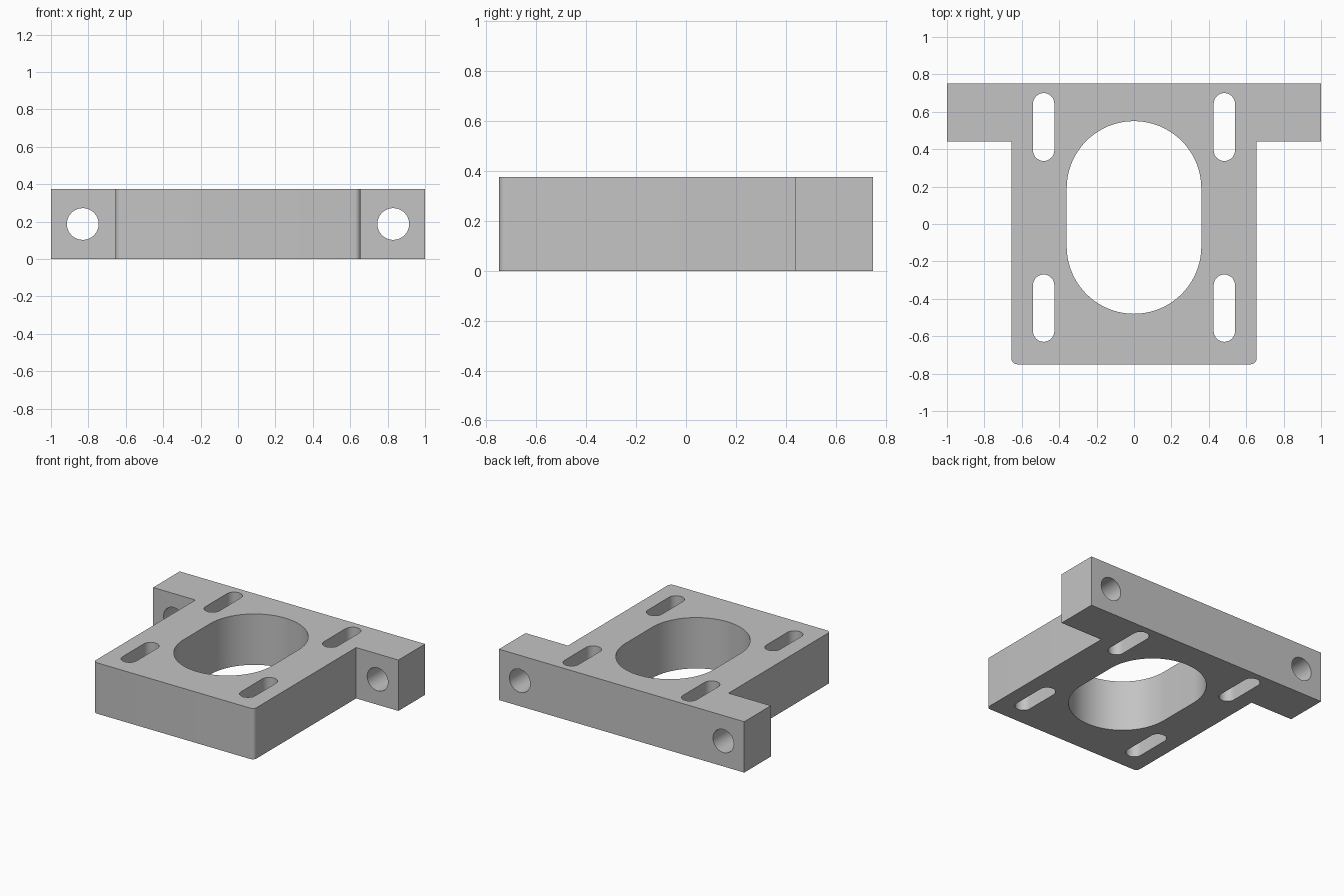
import bpy, bmesh, math
from mathutils import Matrix, Vector

cube = bpy.data.objects.get("Cube")
if cube:
    bpy.data.objects.remove(cube, do_unlink=True)

HEIGHT = 0.375
DEPTH = 0.75       # half depth of the whole bracket
BODY = 0.655       # half width of the plate
EAR_FRONT = 0.44   # front face of the ears

grey = bpy.data.materials.new("light_grey")
grey.use_nodes = True
colour = (0.55, 0.55, 0.55, 1)
grey.diffuse_color = colour
grey.node_tree.nodes["Principled BSDF"].inputs["Base Color"].default_value = colour


def arc(cx, cy, r, start, end, steps):
    """Points along an arc, angles in degrees."""
    angles = [math.radians(start + (end - start) * i / steps) for i in range(steps + 1)]
    return [(cx + r * math.cos(a), cy + r * math.sin(a)) for a in angles]


def prism(name, outline, z0, z1):
    """Extrude a flat outline from z0 to z1."""
    bm = bmesh.new()
    face = bm.faces.new([bm.verts.new((x, y, z0)) for x, y in outline])
    top = bmesh.ops.extrude_face_region(bm, geom=[face])["geom"]
    verts = [v for v in top if isinstance(v, bmesh.types.BMVert)]
    bmesh.ops.translate(bm, verts=verts, vec=Vector((0, 0, z1 - z0)))
    bmesh.ops.recalc_face_normals(bm, faces=bm.faces)
    mesh = bpy.data.meshes.new(name)
    bm.to_mesh(mesh)
    bm.free()
    mesh.materials.append(grey)
    obj = bpy.data.objects.new(name, mesh)
    bpy.context.collection.objects.link(obj)
    return obj


def slot(name, x, y0, y1, r, steps):
    """Cutter for a round-ended slot running along y."""
    outline = arc(x, y1 - r, r, 0, 180, steps) + arc(x, y0 + r, r, 180, 360, steps)
    return prism(name, outline, -0.1, HEIGHT + 0.1)


# T-shaped plate with rounded front corners and an ear on each side
half = arc(BODY - 0.03, -DEPTH + 0.03, 0.03, -90, 0, 8)
half += [(BODY, EAR_FRONT), (1, EAR_FRONT), (1, DEPTH)]
bracket = prism("mounting_bracket", half + [(-x, y) for x, y in reversed(half)], 0, HEIGHT)

# Large centre opening, four adjustment slots, two bolt holes through the ears
cutters = [slot("centre_cutter", 0, -0.48, 0.55, 0.36, 40)]
for side in (-1, 1):
    for y0, y1 in ((-0.63, -0.27), (0.337, 0.70)):
        cutters.append(slot("slot_cutter", side * 0.483, y0, y1, 0.057, 16))
    hole = prism("bolt_cutter", arc(0, 0, 0.085, 0, 348.75, 31), -0.3, 0.3)
    hole.data.transform(Matrix.Translation((side * 0.83, 0.6, HEIGHT / 2))
                        @ Matrix.Rotation(math.pi / 2, 4, 'X'))
    cutters.append(hole)

bpy.ops.object.select_all(action='DESELECT')
bpy.context.view_layer.objects.active = bracket
bracket.select_set(True)
for cutter in cutters:
    cutter.hide_render = True
    mod = bracket.modifiers.new("cut", 'BOOLEAN')
    mod.operation = 'DIFFERENCE'
    mod.solver = 'EXACT'
    mod.object = cutter
    bpy.ops.object.modifier_apply(modifier=mod.name)
    bpy.data.objects.remove(cutter, do_unlink=True)

bpy.ops.object.shade_smooth_by_angle(angle=math.radians(30))
